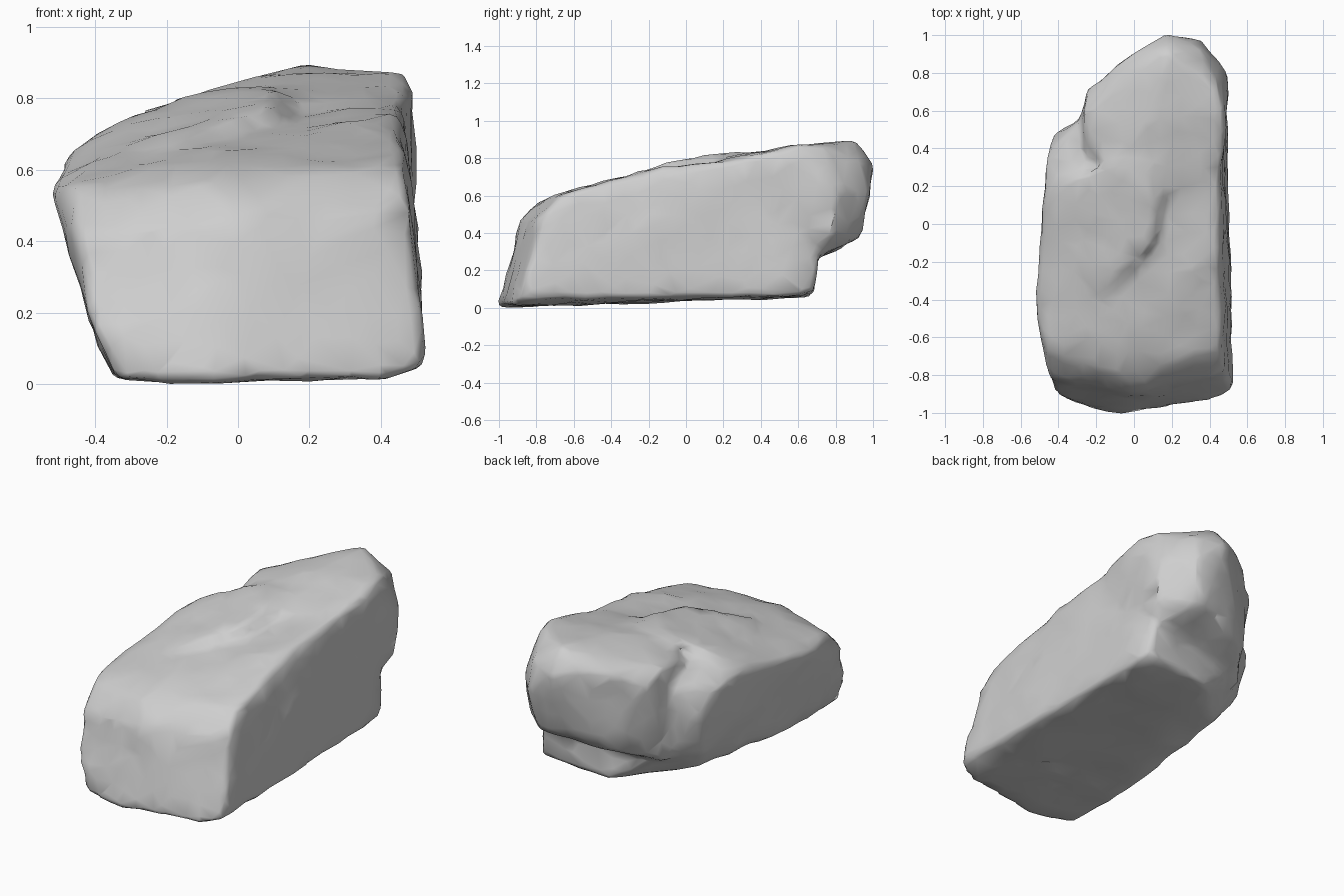
import bpy
import bmesh
from mathutils import Vector, noise

default_cube = bpy.data.objects.get("Cube")
if default_cube:
    bpy.data.objects.remove(default_cube, do_unlink=True)

# Corner points of the chunks that overlap to form the boulder
main_body = [
    # underside and base
    (-.34, -.94, .01), (-.08, -1.01, .01), (.38, -.94, .015), (.525, -.88, .05),
    (.51, -.5, .05), (.49, .62, .07), (.46, .7, .1), (.45, .71, .25),
    (.05, .67, .06), (-.3, .34, .09), (-.35, -.5, .02), (-.41, -.9, .17),
    # leaning front face
    (-.45, -.81, .41), (0, -.885, .46), (.485, -.77, .49), (-.1, -.79, .56),
    (-.46, -.67, .55), (.25, -.73, .59), (.46, -.66, .61),
    # left flank
    (-.525, -.42, .54), (-.485, -.2, .6), (-.47, .2, .65), (-.465, .36, .61),
    (-.43, .47, .5), (-.4, .42, .25), (-.27, .55, .64), (-.27, .55, .25),
    # sloping top
    (-.1, -.6, .63), (.45, -.4, .68), (.45, -.1, .76), (.45, .25, .79),
    (.46, .5, .8), (-.39, .2, .71),
]
rear_hump = [
    (-.26, .4, .73), (-.27, .56, .2), (-.27, .58, .77), (-.25, .71, .71),
    (-.1, .8, .31), (0, .91, .8), (0, .88, .42), (.18, 1.01, .75),
    (.36, .97, .62), (.35, .92, .79), (.18, .91, .895), (.44, .73, .86),
    (.47, .6, .86), (.5, .8, .62), (.49, .78, .4), (.3, .94, .38),
    (.2, .96, .5), (.42, .72, .28), (.49, .5, .81), (.45, .22, .79),
    (.47, .45, .4), (.05, .55, .86), (.12, .15, .785), (-.1, .25, .79),
]
top_ledge = [
    (-.41, .2, .7), (-.2, .3, .79), (-.05, .32, .83), (.09, .3, .83),
    (.16, .1, .78), (.09, .14, .825), (.08, -.15, .765), (-.2, -.4, .66),
    (-.2, .2, .5), (.1, .1, .5),
]


def add_chunk(bm, corners):
    """Wrap a convex hull around the corner points."""
    verts = [bm.verts.new(c) for c in corners]
    hull = bmesh.ops.convex_hull(bm, input=verts)
    spare = {g for g in hull["geom_interior"] + hull["geom_unused"]
             if isinstance(g, bmesh.types.BMVert)}
    bmesh.ops.delete(bm, geom=list(spare), context="VERTS")


def apply_modifier(obj, kind, **settings):
    mod = obj.modifiers.new(kind.title(), kind)
    for key, value in settings.items():
        setattr(mod, key, value)
    bpy.ops.object.modifier_apply(modifier=mod.name)


# Stone material
stone = bpy.data.materials.new("grey_stone")
stone.use_nodes = True
grey = (.62, .62, .62, 1)
stone.diffuse_color = grey
for node in stone.node_tree.nodes:
    if node.type == "BSDF_PRINCIPLED":
        node.inputs["Base Color"].default_value = grey
        node.inputs["Roughness"].default_value = .9

# Boulder built from the chunks
mesh = bpy.data.meshes.new("boulder")
bm = bmesh.new()
for chunk in (main_body, rear_hump, top_ledge):
    add_chunk(bm, chunk)
bmesh.ops.recalc_face_normals(bm, faces=bm.faces[:])
bm.to_mesh(mesh)
bm.free()
boulder = bpy.data.objects.new("boulder", mesh)
bpy.context.collection.objects.link(boulder)
bpy.ops.object.select_all(action="DESELECT")
boulder.select_set(True)
bpy.context.view_layer.objects.active = boulder

# Merge the chunks into one skin and wear down the edges
apply_modifier(boulder, "REMESH", mode="VOXEL", voxel_size=.022)
apply_modifier(boulder, "SMOOTH", factor=.5, iterations=6)

# Weathered dents and lumps
mesh = boulder.data
offsets = []
for v in mesh.vertices:
    broad = noise.noise(v.co * 3 + Vector((5, 2, 1)))
    fine = noise.noise(v.co * 8)
    offsets.append(v.normal * (.002 + broad * .008 + fine * .01))
for v, offset in zip(mesh.vertices, offsets):
    v.co += offset

# Chiselled low-poly surface
apply_modifier(boulder, "DECIMATE", ratio=.07)
mesh = boulder.data
mesh.materials.clear()
mesh.materials.append(stone)
bpy.ops.object.shade_smooth_by_angle(angle=1.0)
